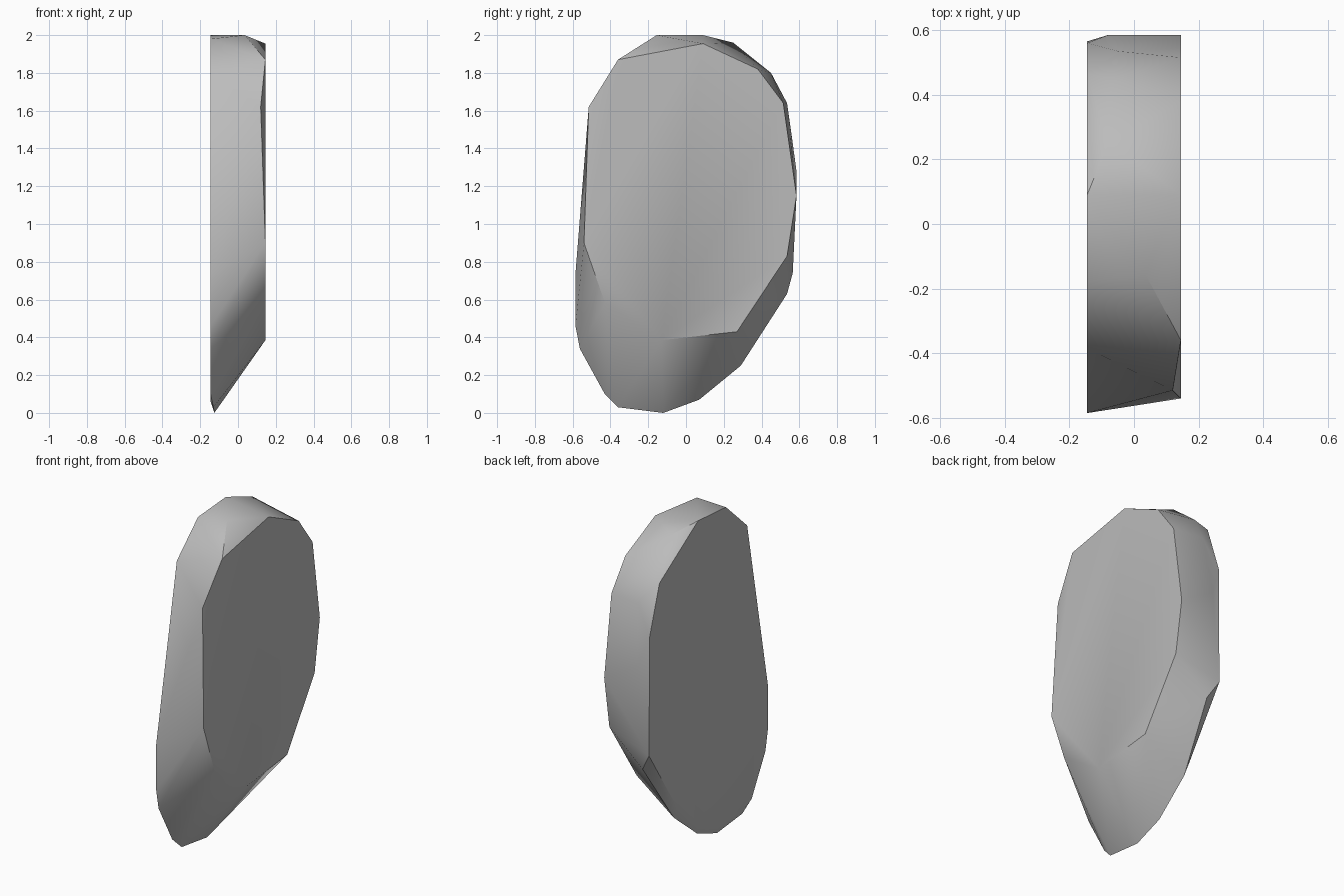
import bpy, bmesh, math

cube = bpy.data.objects.get("Cube")
if cube:
    bpy.data.objects.remove(cube, do_unlink=True)

HALF = 0.145  # half thickness of the slab

# outlines of the two flat sides, as (y, z)
right_side = [(-.54, .9), (-.36, 1.87), (.09, 1.955), (.38, 1.82), (.515, 1.64),
              (.585, 1.15), (.535, .83), (.27, .43), (-.13, .385), (-.43, .585)]
left_side = [(-.18, 1.98), (-.385, 1.79), (-.585, .74), (-.585, .46), (-.562, .34),
             (-.43, .1), (-.35, .06), (-.1, .06), (.09, .14), (.3, .33),
             (.565, .74), (.56, 1.465), (.464, 1.76), (.09, 2)]
# chipped corners of the rim, as (x, y, z)
rim = [(.035, -.155, 2), (.12, -.515, 1.62),
       (-.08, .25, 1.96), (-.06, .45, 1.8), (-.05, .535, 1.64), (-.08, .585, 1.28),
       (-.08, .535, .63), (-.12, .29, .25), (-.125, .07, .07),
       (-.125, -.12, 0), (-.13, -.36, .03)]

# stone slab as the hull of its corners
bm = bmesh.new()
for y, z in right_side:
    bm.verts.new((HALF, y, z))
for y, z in left_side:
    bm.verts.new((-HALF, y, z))
for corner in rim:
    bm.verts.new(corner)
hull = bmesh.ops.convex_hull(bm, input=bm.verts)
spare = {v for v in hull["geom_interior"] + hull["geom_unused"]
         if isinstance(v, bmesh.types.BMVert)}
bmesh.ops.delete(bm, geom=list(spare), context='VERTS')
bmesh.ops.dissolve_limit(bm, angle_limit=math.radians(1), verts=bm.verts, edges=bm.edges)
bmesh.ops.recalc_face_normals(bm, faces=bm.faces)
mesh = bpy.data.meshes.new("stone_slab")
bm.to_mesh(mesh)
bm.free()
slab = bpy.data.objects.new("stone_slab", mesh)
bpy.context.collection.objects.link(slab)

# plain grey
grey = bpy.data.materials.new("stone_grey")
grey.use_nodes = True
colour = (.5, .5, .5, 1)
grey.diffuse_color = colour
grey.node_tree.nodes["Principled BSDF"].inputs["Base Color"].default_value = colour
mesh.materials.append(grey)

# smooth rim, sharp side edges
bpy.ops.object.select_all(action='DESELECT')
slab.select_set(True)
bpy.context.view_layer.objects.active = slab
bpy.ops.object.shade_smooth_by_angle(angle=math.radians(35))
